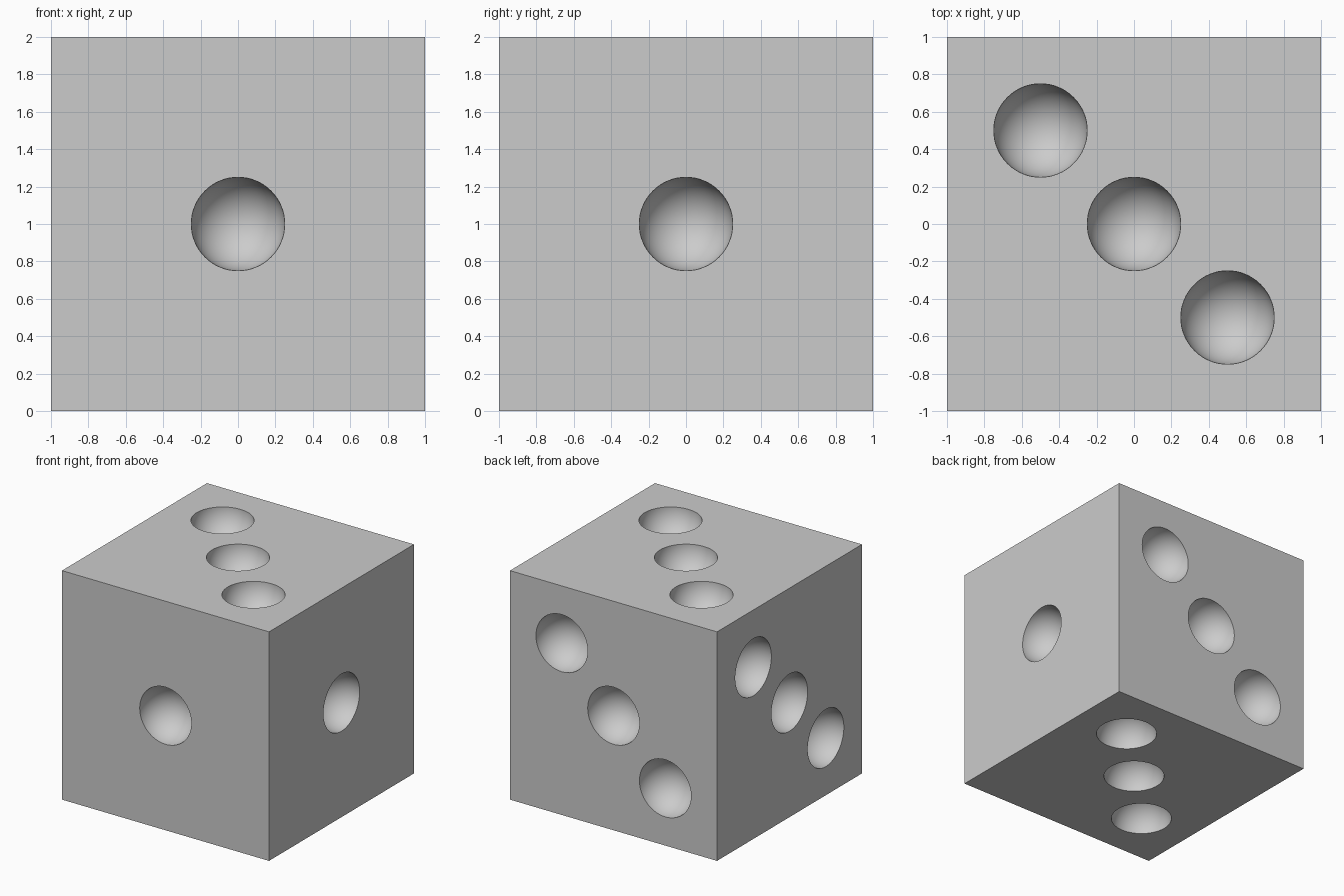
import bpy
import bmesh
from mathutils import Matrix, Vector

if "Cube" in bpy.data.objects:
    bpy.data.objects.remove(bpy.data.objects["Cube"], do_unlink=True)

PIT_RADIUS = 0.25
CENTRE = Vector((0, 0, 1))

# Single matte grey
grey = bpy.data.materials.new("matte_grey")
grey.use_nodes = True
colour = (0.6, 0.6, 0.6, 1)
grey.diffuse_color = colour
grey.node_tree.nodes["Principled BSDF"].inputs["Base Color"].default_value = colour

# Each side: outward normal, and the diagonal its pits follow (None = one pit)
SIDES = [
    ((0, -1, 0), None),          # front
    ((1, 0, 0), None),           # left side
    ((0, 1, 0), (1, 0, 1)),      # back
    ((-1, 0, 0), (0, 1, 1)),     # right side
    ((0, 0, 1), (1, -1, 0)),     # top
    ((0, 0, -1), (1, 1, 0)),     # bottom
]


def add_object(name, bm):
    mesh = bpy.data.meshes.new(name)
    bm.to_mesh(mesh)
    bm.free()
    mesh.materials.append(grey)
    obj = bpy.data.objects.new(name, mesh)
    bpy.context.collection.objects.link(obj)
    return obj


# Cube body
bm = bmesh.new()
bmesh.ops.create_cube(bm, size=2, matrix=Matrix.Translation(CENTRE))
die = add_object("die_body", bm)

# Spheres that carve the round pits, poles along each side's normal
bm = bmesh.new()
for normal, diagonal in SIDES:
    normal = Vector(normal)
    turn = normal.to_track_quat('Z', 'Y').to_matrix().to_4x4()
    for step in ((-0.5, 0, 0.5) if diagonal else (0,)):
        spot = CENTRE + normal + step * Vector(diagonal or (0, 0, 0))
        bmesh.ops.create_uvsphere(bm, u_segments=64, v_segments=33, radius=PIT_RADIUS,
                                  matrix=Matrix.Translation(spot) @ turn)
cutter = add_object("pit_cutter", bm)
cutter.hide_render = True

# Carve the pits, then discard the cutter
carve = die.modifiers.new("carve_pits", 'BOOLEAN')
carve.operation = 'DIFFERENCE'
carve.solver = 'EXACT'
carve.object = cutter
bpy.ops.object.select_all(action='DESELECT')
die.select_set(True)
bpy.context.view_layer.objects.active = die
bpy.ops.object.modifier_apply(modifier=carve.name)
bpy.data.objects.remove(cutter, do_unlink=True)

# Smooth pits, crisp rims and cube edges
bpy.ops.object.shade_smooth_by_angle(angle=0.6)
